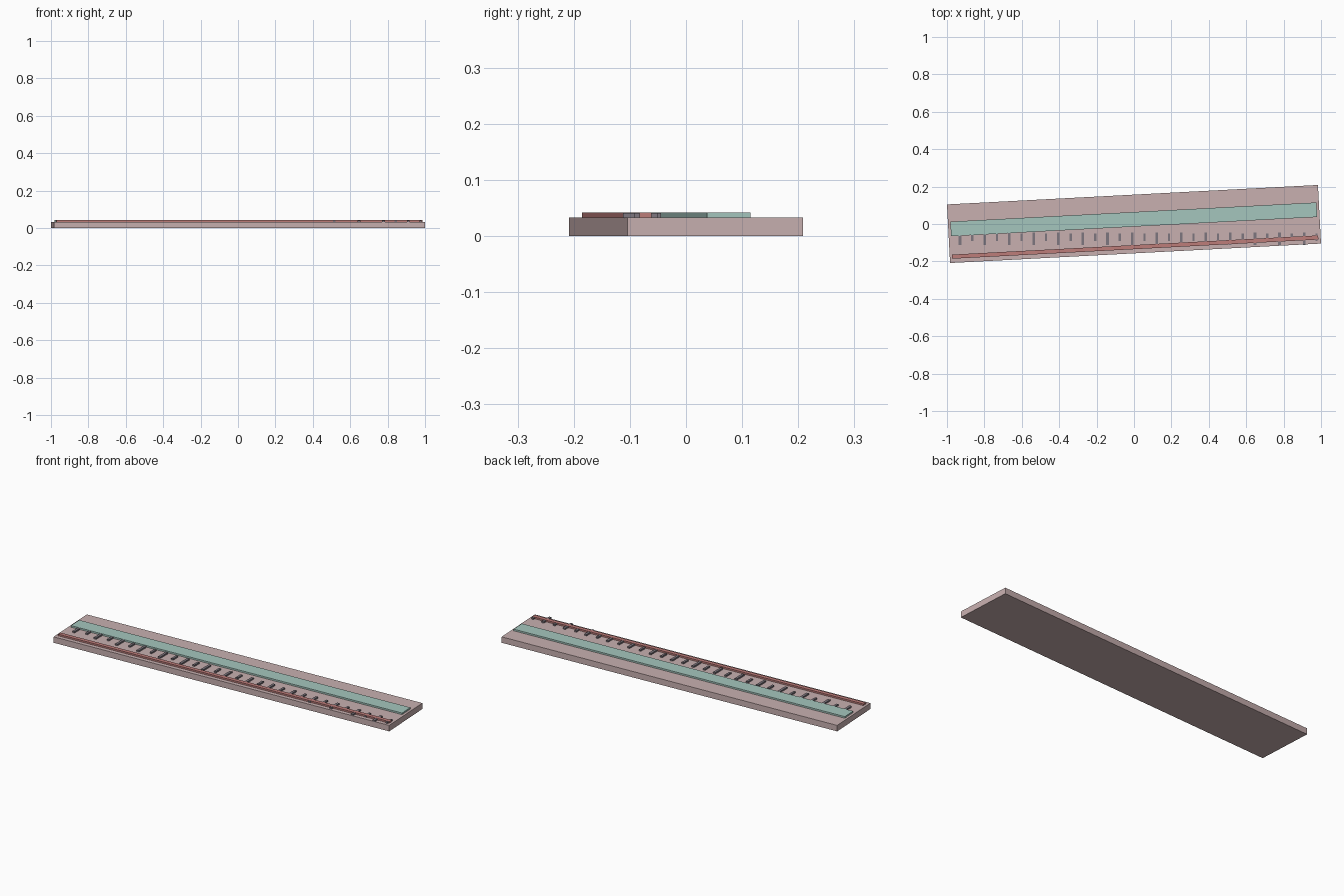
import bpy, math
from mathutils import Matrix

if "Cube" in bpy.data.objects:
    bpy.data.objects.remove(bpy.data.objects["Cube"])

TILT = math.radians(3)


def lin(c):
    return c / 12.92 if c <= 0.04045 else ((c + 0.055) / 1.055) ** 2.4


def material(name, r, g, b):
    m = bpy.data.materials.new(name)
    m.diffuse_color = (lin(r / 255), lin(g / 255), lin(b / 255), 1)
    m.use_nodes = True
    m.node_tree.nodes["Principled BSDF"].inputs["Base Color"].default_value = m.diffuse_color
    return m


def box(name, center, size, mat, tilt=0.0):
    bpy.ops.mesh.primitive_cube_add(size=1)
    ob = bpy.context.object
    ob.name = name
    ob.data.transform(Matrix.Rotation(tilt, 4, 'Z') @ Matrix.Translation(center)
                      @ Matrix.Diagonal((*size, 1)))
    ob.data.materials.append(mat)
    return ob


wood = material("dusty pink", 200, 176, 176)
teal = material("pale teal", 165, 198, 190)
red = material("muted red", 190, 125, 122)
grey = material("dark grey", 125, 118, 126)

# Ruler body
box("ruler_body", (0, 0, 0.0165), (1.986, 0.3135, 0.033), wood, TILT)

# Raised centre band and thin edge strip
box("centre_band", (0, 0.025, 0.0375), (1.96, 0.078, 0.009), teal, TILT)
box("edge_strip", (0, -0.1235, 0.0375), (1.96, 0.022, 0.009), red, TILT)

# Graduation ticks: alternate long and short, not tilted with the body
for i in range(30):
    x = -0.93 + 0.0657 * i
    y0, y1, w = (-0.112, -0.045, 0.014) if i % 2 == 0 else (-0.092, -0.05, 0.012)
    box(f"tick_{i + 1}", (x, (y0 + y1) / 2, 0.0365), (w, y1 - y0, 0.009), grey)
